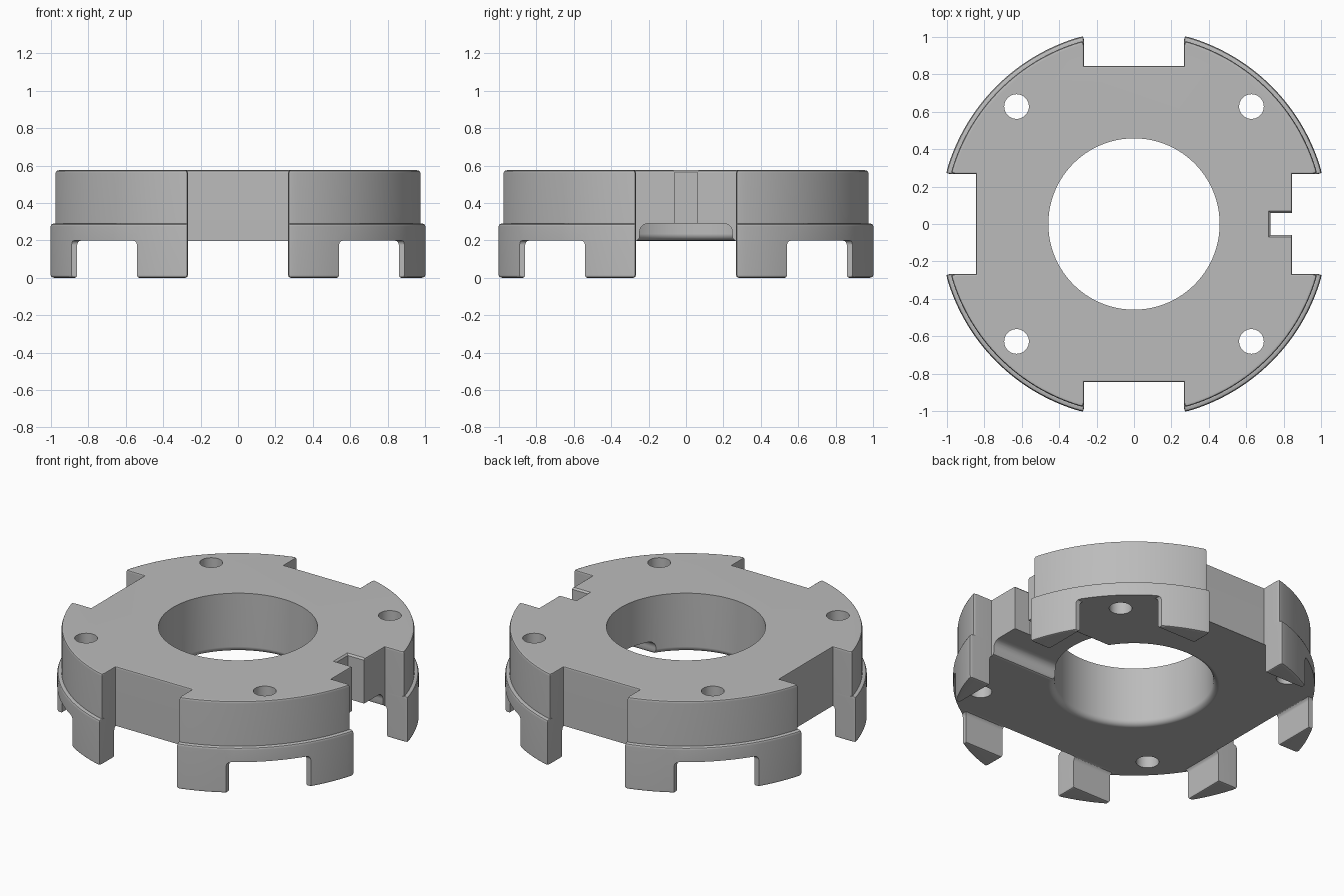
import bpy
import bmesh
from math import asin, cos, sin, pi, sqrt

if "Cube" in bpy.data.objects:
    bpy.data.objects.remove(bpy.data.objects["Cube"], do_unlink=True)

grey = bpy.data.materials.new("light grey")
grey.use_nodes = True
grey.diffuse_color = (0.5, 0.5, 0.5, 1)
grey.node_tree.nodes["Principled BSDF"].inputs["Base Color"].default_value = (0.5, 0.5, 0.5, 1)

TOP, STEP, PLATE = 0.575, 0.29, 0.2   # top face, rim step, underside of the plate


def loft(name, rings):
    """Closed solid through rings of 3D points with matching counts."""
    bm = bmesh.new()
    rows = [[bm.verts.new(p) for p in ring] for ring in rings]
    n = len(rows[0])
    for a, b in zip(rows, rows[1:]):
        for i in range(n):
            j = (i + 1) % n
            bm.faces.new((a[i], a[j], b[j], b[i]))
    bm.faces.new(rows[0][::-1])
    bm.faces.new(rows[-1])
    bmesh.ops.recalc_face_normals(bm, faces=bm.faces)
    mesh = bpy.data.meshes.new(name)
    bm.to_mesh(mesh)
    bm.free()
    mesh.materials.append(grey)
    obj = bpy.data.objects.new(name, mesh)
    bpy.context.collection.objects.link(obj)
    return obj


def stack(name, outline, levels):
    """Loft an outline function through (z, arguments...) levels."""
    return loft(name, [[(x, y, z) for x, y in outline(*args)] for z, *args in levels])


def four_turns(points):
    """Repeat a quarter outline around the axis."""
    result = []
    for _ in range(4):
        result += points
        points = [(-y, x) for x, y in points]
    return result


def quarter(steps):
    """Angles of a quarter turn, for fillets."""
    return [pi / 2 * i / steps for i in range(steps + 1)]


def body_outline(radius, inset):
    # one notch wall, a rounded lobe corner, the lobe arc and the other wall
    half, depth, soft = 0.268 + inset, 0.845 - inset, 0.02
    tip = sqrt(radius ** 2 - half ** 2)
    start = asin((half + soft) / radius)
    corner = [(depth, half), (tip - soft, half), (tip - 0.004, half + 0.005)]
    arc = [start + (pi / 2 - 2 * start) * i / 32 for i in range(33)]
    return four_turns(corner + [(radius * cos(a), radius * sin(a)) for a in arc]
                      + [(y, x) for x, y in corner[::-1]])


def pocket_outline(grow):
    # square pocket whose corners break out through the lobes, leaving eight legs
    side, gap, out = 0.86 + grow, 0.54 - grow, 1.3
    return four_turns([(side, gap), (out, gap), (out, out), (gap, out), (gap, side)])


def circle(radius, cx=0, cy=0, n=96):
    return [(cx + radius * cos(2 * pi * i / n), cy + radius * sin(2 * pi * i / n))
            for i in range(n)]


def keyway_outline(grow):
    x, y = 0.73 - grow, 0.06 + grow
    return [(x, -y), (1, -y), (1, y), (x, y)]


# Lobed body with a wider lower rim and softened edges
RIM, WALL = 1.041, 1.016
body = stack("coupling_body", body_outline, [
    (0, RIM - 0.015, 0.012), (0.005, RIM - 0.004, 0.003), (0.015, RIM, 0),
    (STEP - 0.015, RIM, 0), (STEP - 0.004, RIM - 0.005, 0), (STEP, RIM - 0.015, 0),
    (STEP, WALL, 0), (TOP - 0.015, WALL, 0), (TOP - 0.004, WALL - 0.004, 0.003),
    (TOP, WALL - 0.016, 0.01)])

# Underside pocket with a fillet at its roof and eased leg feet
cutters = [stack("pocket_cutter", pocket_outline, [
    (-0.1, 0.012), (0, 0.012), (0.004, 0.004), (0.012, 0),
    (PLATE - 0.025, 0), (PLATE - 0.013, -0.003), (PLATE - 0.004, -0.011), (PLATE, -0.025)])]

# Centre bore, rounded where it meets the underside
BORE, ROUND = 0.458, 0.035
flare = [(PLATE + ROUND * (1 - cos(a)), BORE + ROUND * (1 - sin(a))) for a in quarter(5)]
cutters.append(stack("bore_cutter", circle,
                     [(PLATE - 0.1, BORE + ROUND)] + flare + [(1, BORE)]))

# Four screw holes
for sx in (-1, 1):
    for sy in (-1, 1):
        cutters.append(stack("screw_hole_cutter", circle,
                             [(z, 0.066, 0.628 * sx, 0.628 * sy, 40) for z in (-0.1, 1)]))

# Keyway slot in one notch
cutters.append(stack("keyway_cutter", keyway_outline,
                     [(-0.1, 0), (TOP - 0.01, 0), (TOP, 0.01), (0.7, 0.01)]))

# Rounded channel from the keyway notch into the bore
half, fillet = 0.248, 0.045
side = [(0.264, PLATE - 0.05), (0.264, PLATE), (0.254, PLATE + 0.005), (half, PLATE + 0.016)]
side += [(half - fillet * (1 - cos(a)), STEP - fillet * (1 - sin(a))) for a in quarter(6)]
profile = side + [(-y, z) for y, z in side[::-1]]
cutters.append(loft("channel_cutter", [[(x, y, z) for y, z in profile] for x in (0.1, 1)]))

# Cut everything out of the body
bpy.ops.object.select_all(action='DESELECT')
body.select_set(True)
bpy.context.view_layer.objects.active = body
for cutter in cutters:
    cutter.hide_render = True
    mod = body.modifiers.new(cutter.name, 'BOOLEAN')
    mod.operation, mod.solver, mod.object = 'DIFFERENCE', 'EXACT', cutter
    bpy.ops.object.modifier_apply(modifier=mod.name)
    bpy.data.objects.remove(cutter, do_unlink=True)

# Smooth the round walls while large faces stay flat
bpy.ops.object.shade_smooth_by_angle(angle=pi / 6)
weighted = body.modifiers.new("flat_faces", 'WEIGHTED_NORMAL')
weighted.keep_sharp = True
